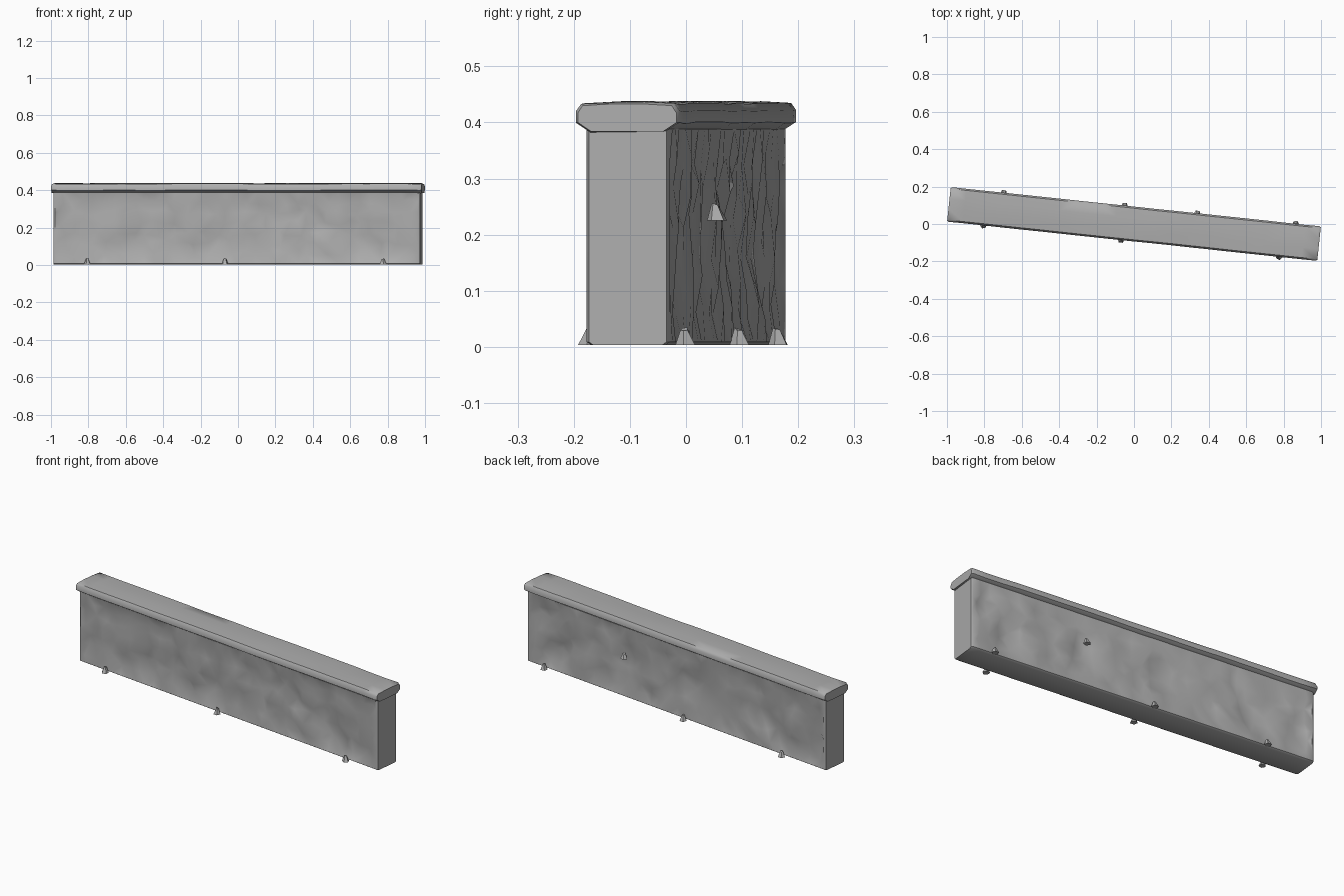
import bpy, bmesh, math, random
from mathutils import Matrix, Vector, noise

if "Cube" in bpy.data.objects:
    bpy.data.objects.remove(bpy.data.objects["Cube"])

random.seed(7)
TURN = Matrix.Rotation(math.radians(-6.05), 4, 'Z')

stone = bpy.data.materials.new("grey stone")
stone.diffuse_color = (0.42, 0.42, 0.42, 1)
stone.use_nodes = True
stone.node_tree.nodes["Principled BSDF"].inputs["Base Color"].default_value = stone.diffuse_color


def finish(bm, name, angle):
    """Turn the mesh to the wall's heading and add it to the scene."""
    bmesh.ops.recalc_face_normals(bm, faces=bm.faces)
    bmesh.ops.triangulate(bm, faces=bm.faces)
    bm.transform(TURN)
    mesh = bpy.data.meshes.new(name)
    bm.to_mesh(mesh)
    bm.free()
    mesh.materials.append(stone)
    obj = bpy.data.objects.new(name, mesh)
    bpy.context.collection.objects.link(obj)
    bpy.ops.object.select_all(action='DESELECT')
    obj.select_set(True)
    bpy.context.view_layer.objects.active = obj
    bpy.ops.object.shade_smooth_by_angle(angle=math.radians(angle))


def loft(name, half, xs, rough, angle):
    """Sweep a mirrored (y, z) half profile along x, roughening each point."""
    profile = half + [(-y, z) for y, z in reversed(half)]
    bm = bmesh.new()
    rings = []
    for i, x in enumerate(xs):
        at_end = i in (0, len(xs) - 1)
        rings.append([bm.verts.new(rough(x, y, z, at_end)) for y, z in profile])
    n = len(profile)
    for a, b in zip(rings, rings[1:]):
        for j in range(n):
            k = (j + 1) % n
            bm.faces.new((a[j], a[k], b[k], b[j]))
    # end faces as strips between the two mirrored halves
    for r in (rings[0], rings[-1]):
        for j in range(len(half) - 1):
            bm.faces.new((r[j], r[j + 1], r[n - 2 - j], r[n - 1 - j]))
    finish(bm, name, angle)


# Chipped hollows: (x, z, radius), one list for each long side
HOLLOWS = {-1: [(-0.56, 0.12, 0.09), (-0.10, 0.13, 0.08), (0.66, 0.15, 0.09),
                (-0.93, 0.13, 0.07), (0.45, 0.20, 0.07)],
           1: [(0.34, 0.21, 0.09), (-0.62, 0.14, 0.09), (0.80, 0.12, 0.07),
               (-0.10, 0.22, 0.06)]}


def rough_body(x, y, z, at_end):
    if at_end:
        return (x, y * 0.93, z)
    side = 1 if y > 0 else -1
    if 0.01 < z < 0.38 and abs(x) < 0.96:
        x += random.uniform(-0.02, 0.02)
        z += random.uniform(-0.016, 0.016)
        lump = noise.noise(Vector((x * 7, side * 5, z * 9)))
        push = -0.007 + 0.012 * lump + random.uniform(-0.007, 0.007)
        for hx, hz, r in HOLLOWS[side]:
            d = math.hypot(x - hx, z - hz) / r
            if d < 1:
                push -= 0.022 * (1 - d)
        y += side * min(push, 0.005)
    return (x, y, z)


def rough_cap(x, y, z, at_end):
    wobble = noise.noise(Vector((x * 4, y * 9, z * 5)))
    if at_end:
        return (x, y * 0.95, z if z < 0.42 else z - 0.004)
    return (x, y * (1 + 0.025 * min(wobble, 0)), z + 0.004 * min(wobble, 0.2))


# Wall body with hacked stone faces
body_half = [(0.066, 0.003)] + [(0.075, z) for z in
             (0.009, 0.06, 0.115, 0.17, 0.225, 0.28, 0.335, 0.388)]
body_xs = [-0.985, -0.975] + [-0.935 + 1.87 * i / 34 for i in range(35)] + [0.975, 0.985]
loft("wall_body", body_half, body_xs, rough_body, 50)

# Overhanging coping with worn edges
cap_half = [(0.068, 0.384), (0.093, 0.400), (0.093, 0.421), (0.084, 0.434), (0.03, 0.437)]
cap_xs = [-0.995, -0.985] + [-0.91 + 1.82 * i / 18 for i in range(19)] + [0.985, 0.995]
loft("coping", cap_half, cap_xs, rough_cap, 50)

# Small stone chips along the foot, and one lodged in the back face
chips = [(-0.80, -1, 0.003), (-0.06, -1, 0.003), (0.79, -1, 0.003),
         (-0.71, 1, 0.003), (-0.06, 1, 0.003), (0.33, 1, 0.225), (0.86, 1, 0.003)]
for i, (x, side, z) in enumerate(chips):
    bm = bmesh.new()
    bmesh.ops.create_cone(bm, cap_ends=True, segments=5, radius1=0.019,
                          radius2=0.007, depth=0.03)
    for v in bm.verts:
        if v.co.z > 0:
            v.co.y -= side * 0.004
            v.co.z += random.uniform(-0.006, 0.003)
    place = Matrix.Translation((x, side * 0.091, z + 0.015))
    bm.transform(place @ Matrix.Rotation(random.uniform(0, 1), 4, 'Z'))
    finish(bm, f"stone_chip_{i + 1}", 30)
